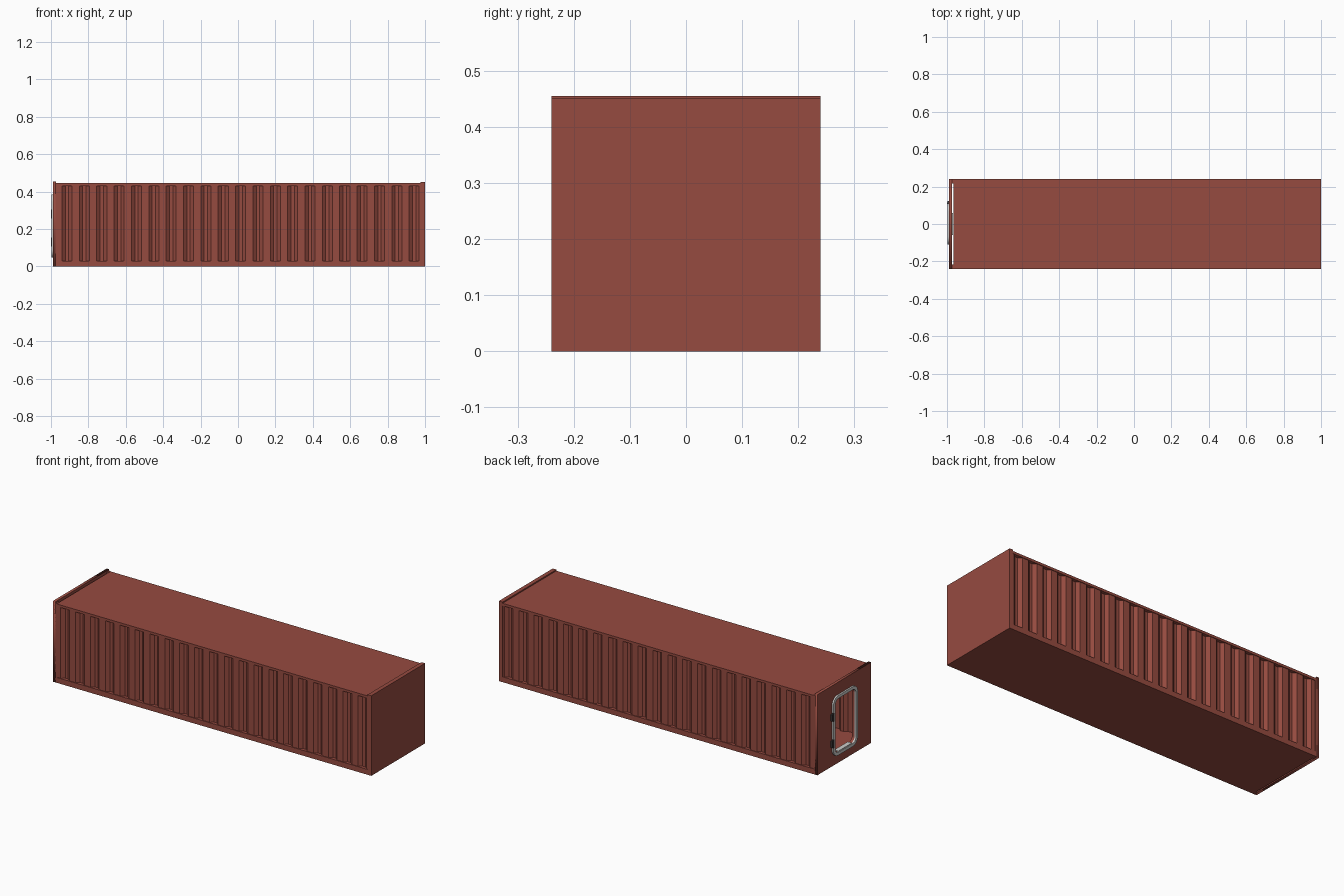
import bpy, bmesh, math
from mathutils import Matrix

if "Cube" in bpy.data.objects:
    bpy.data.objects.remove(bpy.data.objects["Cube"])


def material(name, rgb):
    m = bpy.data.materials.new(name)
    m.diffuse_color = (*rgb, 1)
    m.use_nodes = True
    m.node_tree.nodes["Principled BSDF"].inputs["Base Color"].default_value = m.diffuse_color
    return m


RED = material("rust red paint", (0.305, 0.070, 0.051))
WHITE = material("pale grey trim", (0.62, 0.62, 0.60))
DARK = material("dark metal", (0.06, 0.05, 0.05))


def add_object(name, mesh, mat):
    ob = bpy.data.objects.new(name, mesh)
    mesh.materials.clear()
    mesh.materials.append(mat)
    bpy.context.collection.objects.link(ob)
    return ob


def box(name, x, y, z, mat=RED):
    bm = bmesh.new()
    bmesh.ops.create_cube(bm, size=1)
    for v in bm.verts:
        for i, (a, b) in enumerate((x, y, z)):
            v.co[i] = a if v.co[i] < 0 else b
    me = bpy.data.meshes.new(name)
    bm.to_mesh(me)
    bm.free()
    return add_object(name, me, mat)


def rounded(y0, y1, z0, z1, r, steps=6):
    pts = []
    corners = ((y1 - r, z1 - r), (y0 + r, z1 - r), (y0 + r, z0 + r), (y1 - r, z0 + r))
    for k, (cy, cz) in enumerate(corners):
        for i in range(steps + 1):
            a = math.pi / 2 * (k + i / steps)
            pts.append((cy + r * math.cos(a), cz + r * math.sin(a)))
    return pts


def plate_with_hole(name, outer, inner, x0, x1, mat):
    # filled 2D curve in the yz plane, thickened along x
    cu = bpy.data.curves.new(name, 'CURVE')
    cu.dimensions = '2D'
    cu.fill_mode = 'BOTH'
    cu.extrude = (x1 - x0) / 2
    for loop in (outer, inner):
        sp = cu.splines.new('POLY')
        sp.points.add(len(loop) - 1)
        for p, (a, b) in zip(sp.points, loop):
            p.co = (a, b, 0, 1)
        sp.use_cyclic_u = True
    tmp = bpy.data.objects.new(name + " curve", cu)
    bpy.context.collection.objects.link(tmp)
    bpy.context.view_layer.update()
    deps = bpy.context.evaluated_depsgraph_get()
    me = bpy.data.meshes.new_from_object(tmp.evaluated_get(deps))
    bpy.data.objects.remove(tmp)
    me.transform(Matrix(((0, 0, 1, (x0 + x1) / 2), (1, 0, 0, 0), (0, 1, 0, 0), (0, 0, 0, 1))))
    return add_object(name, me, mat)


def corrugated_wall(name, s):
    # trapezoid profile along x, extruded upwards, with a thin inner skin
    out, inn, t, pitch = 0.2365, 0.2215, 0.004, 0.0928
    prof = [(-0.972, out)]
    for i in range(21):
        x = -0.941 + i * pitch
        prof += [(x, out), (x + 0.018, inn), (x + 0.036, inn), (x + 0.054, out)]
    prof.append((0.98, out))
    loop = prof + [(x, y - t) for x, y in reversed(prof)]
    n = len(prof)
    bm = bmesh.new()
    lo = [bm.verts.new((x, s * y, 0.02)) for x, y in loop]
    hi = [bm.verts.new((x, s * y, 0.44)) for x, y in loop]
    m = len(loop)
    for i in range(m):
        j = (i + 1) % m
        bm.faces.new((lo[i], lo[j], hi[j], hi[i]))
    for row in (lo, hi):
        for i in range(n - 1):
            bm.faces.new((row[i], row[i + 1], row[m - 2 - i], row[m - 1 - i]))
    bmesh.ops.recalc_face_normals(bm, faces=bm.faces)
    me = bpy.data.meshes.new(name)
    bm.to_mesh(me)
    bm.free()
    return add_object(name, me, RED)


# shell
box("floor", (-0.965, 0.98), (-0.222, 0.222), (0.0, 0.03))
box("roof", (-0.965, 0.98), (-0.222, 0.222), (0.434, 0.445))
box("closed_end", (0.977, 1.0), (-0.24, 0.24), (0.0, 0.452))

# long sides
for s, side in ((-1, "front"), (1, "back")):
    ys = sorted((s * 0.217, s * 0.24))
    corrugated_wall(side + "_corrugated_wall", s)
    box(side + "_bottom_rail", (-0.972, 0.98), ys, (0.0, 0.03))
    box(side + "_top_rail", (-0.972, 0.98), ys, (0.431, 0.445))
    box(side + "_corner_post", (-0.975, -0.963), ys, (0.0, 0.447))

# door end: wall with a rounded opening and its trim
OPEN = (-0.092, 0.092, 0.066, 0.369)
wall = [(-0.24, 0.0), (0.24, 0.0), (0.24, 0.455), (-0.24, 0.455)]
plate_with_hole("door_end_wall", wall, rounded(*OPEN, 0.028), -0.988, -0.972, RED)
plate_with_hole("door_frame", rounded(-0.109, 0.109, 0.049, 0.386, 0.042),
                rounded(*OPEN, 0.028), -0.997, -0.987, WHITE)
box("door_sill", (-0.994, -0.968), (-0.06, 0.06), (0.058, 0.07), WHITE)

# hinges on the door frame
for i, z in enumerate((0.13, 0.28)):
    box("hinge_leaf_%d" % i, (-0.997, -0.987), (0.104, 0.124), (z - 0.018, z + 0.018), DARK)
    box("hinge_pin_%d" % i, (-1.0, -0.992), (0.106, 0.114), (z - 0.024, z + 0.024), DARK)
